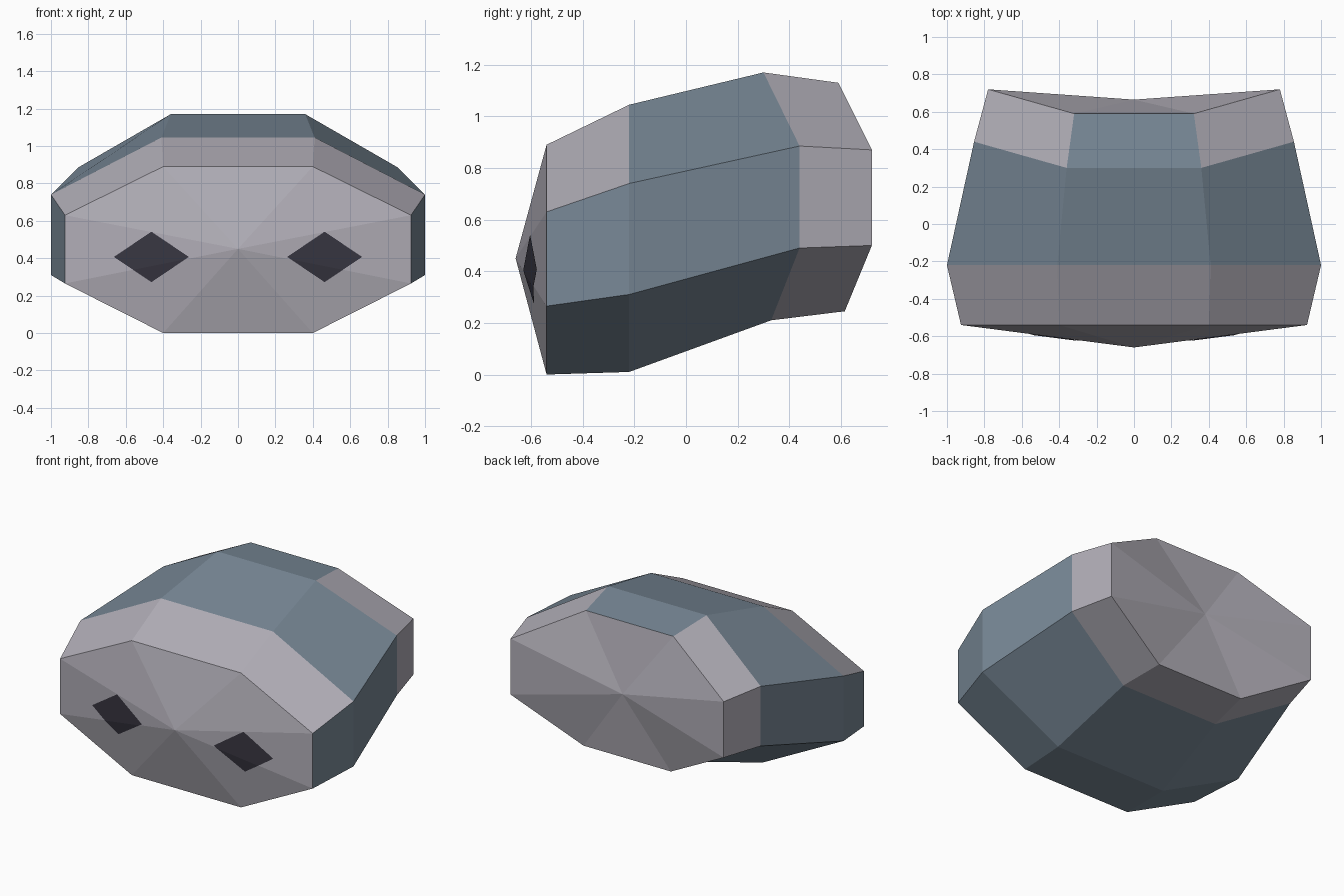
import bpy
import bmesh
from mathutils import Vector

cube = bpy.data.objects.get("Cube")
if cube:
    bpy.data.objects.remove(cube, do_unlink=True)


def make_material(name, hex_code):
    srgb = [int(hex_code[i:i + 2], 16) / 255 for i in (0, 2, 4)]
    color = [((c + 0.055) / 1.055) ** 2.4 for c in srgb] + [1]
    mat = bpy.data.materials.new(name)
    mat.use_nodes = True
    mat.diffuse_color = color
    bsdf = mat.node_tree.nodes["Principled BSDF"]
    bsdf.inputs["Base Color"].default_value = color
    bsdf.inputs["Roughness"].default_value = 0.8
    return mat


pale_grey = make_material("pale grey", "b0adb6")
slate_blue = make_material("slate blue", "788896")
dark_violet = make_material("dark violet", "383641")


def make_object(name, bm, materials):
    mesh = bpy.data.meshes.new(name)
    bm.to_mesh(mesh)
    bm.free()
    for mat in materials:
        mesh.materials.append(mat)
    obj = bpy.data.objects.new(name, mesh)
    bpy.context.collection.objects.link(obj)
    return obj


def half_profile(top, upper, lower, bottom):
    """Mirror four points of the +x half into an eight-sided ring."""
    half = [Vector(p) for p in (top, upper, lower, bottom)]
    return half + [Vector((-p.x, p.y, p.z)) for p in reversed(half)]


# Eight-sided rings from front to back
rings = [
    half_profile((0.40, -0.54, 0.89), (0.925, -0.54, 0.63), (0.925, -0.54, 0.265), (0.40, -0.54, 0.0)),
    half_profile((0.41, -0.22, 1.045), (1.0, -0.22, 0.74), (1.0, -0.22, 0.31), (0.41, -0.22, 0.01)),
    half_profile((0.36, 0.30, 1.17), (0.855, 0.44, 0.885), (0.855, 0.44, 0.49), (0.36, 0.33, 0.21)),
    half_profile((0.32, 0.59, 1.13), (0.78, 0.72, 0.87), (0.78, 0.72, 0.50), (0.32, 0.615, 0.245)),
]
front_tip = Vector((0, -0.66, 0.45))
back_tip = Vector((0, 0.665, 0.69))


def add_fan(bm, tip, loop):
    for i, vert in enumerate(loop):
        bm.faces.new((tip, vert, loop[(i + 1) % len(loop)]))


# Shell: grey front brow and rear collar, blue elsewhere
bm = bmesh.new()
loops = [[bm.verts.new(p) for p in ring] for ring in rings]
TOP_FACE = 7
BROW = (0, 6, TOP_FACE)
for s in range(3):
    for i in range(8):
        j = (i + 1) % 8
        face = bm.faces.new((loops[s][i], loops[s][j], loops[s + 1][j], loops[s + 1][i]))
        grey = (s == 0 and i in BROW) or (s == 2 and i != TOP_FACE)
        face.material_index = 0 if grey else 1
# Shallow pointed caps
add_fan(bm, bm.verts.new(front_tip), loops[0])
add_fan(bm, bm.verts.new(back_tip), loops[3])
bmesh.ops.recalc_face_normals(bm, faces=bm.faces)
make_object("body_shell", bm, [pale_grey, slate_blue])

# Diamond eyes: thin patches trimmed from the front cap
for side, name in ((1, "left_eye"), (-1, "right_eye")):
    bm = bmesh.new()
    add_fan(bm, bm.verts.new(front_tip), [bm.verts.new(p) for p in rings[0]])
    bmesh.ops.recalc_face_normals(bm, faces=bm.faces)
    center = Vector((0.463 * side, 0, 0.407))
    width, height = 0.2, 0.135
    for sx in (1, -1):
        for sz in (1, -1):
            bmesh.ops.bisect_plane(
                bm, geom=bm.verts[:] + bm.edges[:] + bm.faces[:],
                plane_co=center + Vector((width * sx, 0, 0)),
                plane_no=Vector((height * sx, 0, width * sz)), clear_outer=True)
    bmesh.ops.translate(bm, verts=bm.verts, vec=(0, -0.004, 0))
    # Outward normals face the front
    for face in bm.faces:
        face.normal_update()
        if face.normal.y > 0:
            face.normal_flip()
    make_object(name, bm, [dark_violet])
